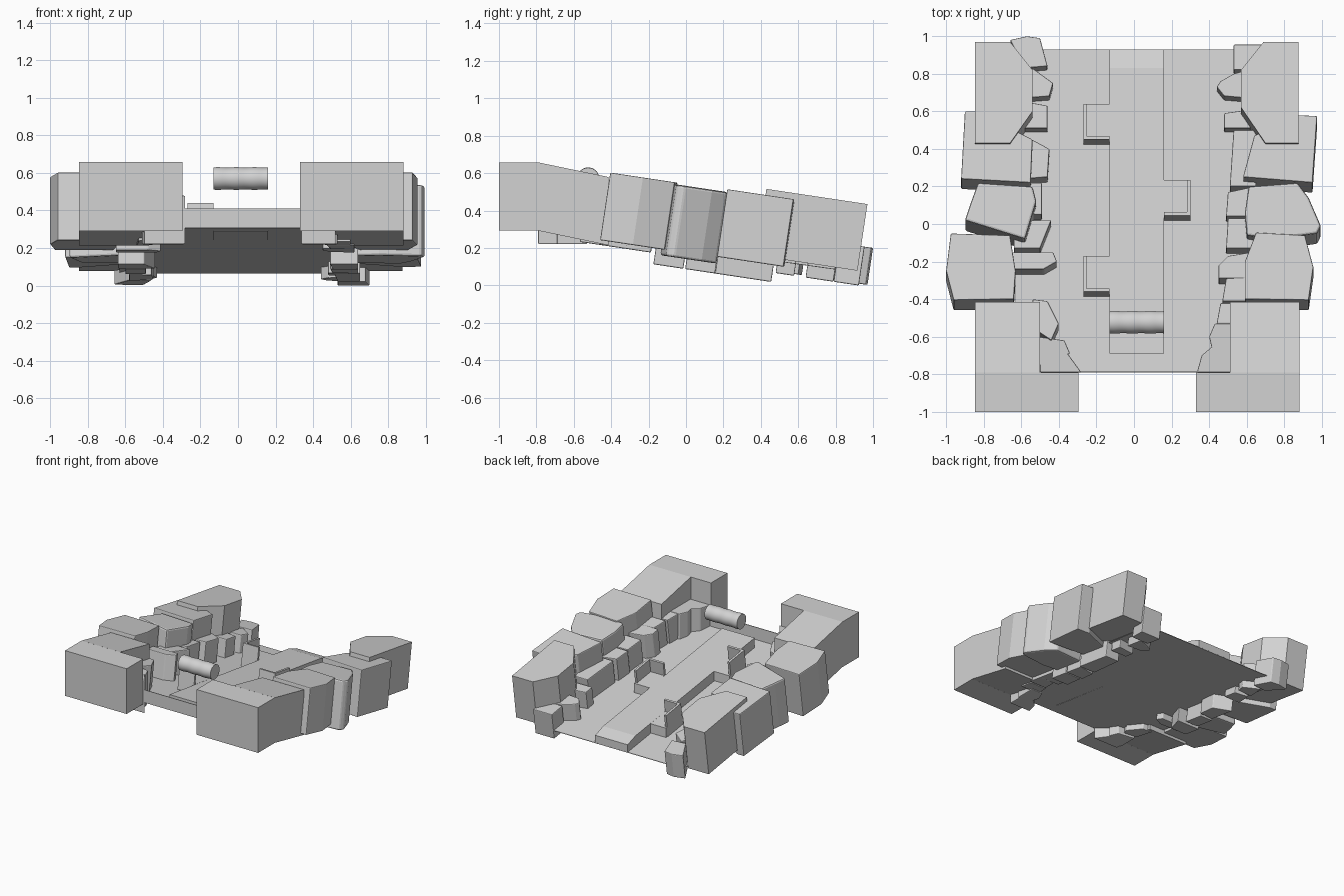
import bpy
import bmesh
import math
from mathutils import Vector

default_cube = bpy.data.objects.get("Cube")
if default_cube:
    bpy.data.objects.remove(default_cube, do_unlink=True)

stone_grey = bpy.data.materials.new("stone_grey")
stone_grey.use_nodes = True
COLOUR = (0.65, 0.65, 0.65, 1)
stone_grey.diffuse_color = COLOUR
for node in stone_grey.node_tree.nodes:
    if node.type == "BSDF_PRINCIPLED":
        node.inputs["Base Color"].default_value = COLOUR

SLOPE = 0.15  # the whole site falls away towards the back
FLOOR_SLOPE = 0.14


def finish(name, bm):
    bmesh.ops.recalc_face_normals(bm, faces=bm.faces)
    mesh = bpy.data.meshes.new(name)
    bm.to_mesh(mesh)
    bm.free()
    obj = bpy.data.objects.new(name, mesh)
    bpy.context.collection.objects.link(obj)
    mesh.materials.append(stone_grey)
    return obj


def prism(name, outline, top, height, slope=SLOPE, lean=SLOPE, bevel=0):
    """Extrude a plan outline down from a sloping top plane."""
    bm = bmesh.new()
    drop = Vector((0, -lean, -1)).normalized() * height
    upper = [Vector((x, y, top - slope * y)) for x, y in outline]
    ring_a = [bm.verts.new(p) for p in upper]
    ring_b = [bm.verts.new(p + drop) for p in upper]
    bm.faces.new(ring_a)
    bm.faces.new(ring_b)
    for i in range(len(upper)):
        j = (i + 1) % len(upper)
        bm.faces.new((ring_a[i], ring_a[j], ring_b[j], ring_b[i]))
    obj = finish(name, bm)
    if bevel:
        mod = obj.modifiers.new("worn_edges", "BEVEL")
        mod.width = bevel
        mod.segments = 2
    return obj


def rect(x0, x1, y0, y1):
    return [(x0, y0), (x1, y0), (x1, y1), (x0, y1)]


# Thin sloping floor with an upright kerb at the gate
prism("floor", rect(-.63, .64, -.79, .93), .2, .004, slope=FLOOR_SLOPE, lean=0)
prism("gate_kerb", rect(-.3, .335, -.79, -.785), .41, .1, slope=0, lean=0)

# Raised walkway with a falling back end
bm = bmesh.new()
profile = [(-.69, .29), (-.69, .375), (.83, .165), (.93, .13), (.93, .07)]
rings = [[bm.verts.new((x, y, z)) for y, z in profile] for x in (-.13, .16)]
for ring in rings:
    bm.faces.new(ring)
for i in range(len(profile)):
    j = (i + 1) % len(profile)
    bm.faces.new((rings[0][i], rings[0][j], rings[1][j], rings[1][i]))
finish("walkway", bm)

# Side bays of the walkway, each with a low corner rail
for name, inner, outer, front in (("front_right", -.13, -.27, -.36),
                                  ("back_right", -.13, -.27, .45),
                                  ("middle_left", .16, .30, .045)):
    back = front + .19
    thin = .018 if outer > inner else -.018
    prism(name + "_bay", rect(inner, outer, front, back), .28, .075,
          slope=FLOOR_SLOPE, lean=0)
    prism(name + "_rail", [(inner, front), (outer, front), (outer, back),
                           (outer - thin, back), (outer - thin, front + .018),
                           (inner, front + .018)], .387, .18)

# Front corner towers: level head and falling rear wing
for side, outer, wing, gate in (("left", .88, .51, .33), ("right", -.845, -.5, -.295)):
    prism(side + "_tower_head", rect(gate, outer, -1, -.79), .657, .365, slope=0, lean=0)
    prism(side + "_tower_wing", rect(wing, outer, -.79, -.415), .493, .365,
          slope=.208, lean=0)

# Floating roller with soft ripples
bm = bmesh.new()
STEPS, SIDES = 18, 32
loops = []
for s in range(STEPS + 1):
    t = s / STEPS
    r = .059 + .0015 * math.sin(t * math.tau * 3)
    loops.append([bm.verts.new((-.13 + .29 * t,
                                -.523 + r * math.cos(math.tau * k / SIDES),
                                .57 + r * math.sin(math.tau * k / SIDES)))
                  for k in range(SIDES)])
for a, b in zip(loops, loops[1:]):
    for k in range(SIDES):
        n = (k + 1) % SIDES
        bm.faces.new((a[k], a[n], b[n], b[k]))
bm.faces.new(loops[0])
bm.faces.new(loops[-1])
roller = finish("roller", bm)
bpy.ops.object.select_all(action="DESELECT")
roller.select_set(True)
bpy.context.view_layer.objects.active = roller
bpy.ops.object.shade_smooth_by_angle(angle=math.radians(40))

# Large wall blocks, left side
prism("left_block_front", [(.59, -.4), (.93, -.405), (.955, -.23), (.91, -.06),
                           (.65, -.045), (.59, -.2)], .542, .365, bevel=.006)
prism("left_block_middle", [(.61, .2), (.87, .22), (.93, .14), (.995, -.01),
                            (.975, -.05), (.75, -.08), (.6, -.06), (.59, .06)],
      .53, .385, bevel=.012)
prism("left_block_rear", [(.58, .25), (.95, .22), (.975, .575), (.87, .58),
                          (.64, .47)], .547, .365, bevel=.006)
prism("left_block_back", [(.7, .43), (.875, .43), (.875, .97), (.69, .97),
                          (.57, .82), (.57, .62)], .58, .36)

# Large wall blocks, right side
prism("right_block_front", [(-.64, -.4), (-.96, -.405), (-1, -.25), (-.975, -.05),
                            (-.66, -.06), (-.63, -.25)], .542, .365, bevel=.006)
prism("right_block_middle", [(-.83, .22), (-.54, .2), (-.52, .12), (-.58, -.08),
                             (-.9, .02), (-.87, .11)], .532, .385, bevel=.012)
prism("right_block_rear", [(-.92, .24), (-.55, .22), (-.54, .45), (-.84, .6),
                           (-.9, .6)], .547, .365, bevel=.006)
prism("right_block_back", [(-.66, .43), (-.845, .43), (-.845, .97), (-.66, .97),
                           (-.54, .82), (-.54, .6)], .58, .36)


def edge_stones(side, outlines, top, height, tilt=SLOPE):
    for n, outline in enumerate(outlines):
        prism(f"{side}_edge_stone_{n + 1}", outline, top, height,
              slope=tilt, lean=tilt, bevel=.006)


# Small stones lining the floor, level by the gate and tilted further back
edge_stones("left_gate", [
    [(.335, -.79), (.52, -.79), (.52, -.6), (.43, -.64), (.36, -.7)],
    [(.42, -.69), (.53, -.69), (.53, -.53), (.43, -.53), (.4, -.6)]],
    .48, .26, tilt=0)
edge_stones("left_front", [
    [(.44, -.53), (.6, -.53), (.6, -.42), (.46, -.42)],
    [(.47, -.41), (.62, -.41), (.62, -.28), (.49, -.29)],
    [(.45, -.29), (.62, -.29), (.62, -.15), (.5, -.17), (.45, -.22)]], .4, .25)
edge_stones("left_middle", [
    [(.49, -.13), (.64, -.13), (.64, .03), (.5, .03)],
    [(.49, .04), (.64, .04), (.64, .2), (.5, .17)],
    [(.51, .2), (.65, .2), (.65, .5), (.53, .5)]], .39, .3)
edge_stones("left_back", [
    [(.48, .51), (.62, .51), (.62, .61), (.48, .59)],
    [(.44, .73), (.48, .68), (.6, .67), (.6, .82), (.53, .8), (.46, .76)],
    [(.53, .82), (.68, .82), (.7, .955), (.53, .955)]], .35, .21)
edge_stones("right_gate", [
    [(-.28, -.79), (-.5, -.79), (-.5, -.72), (-.36, -.68)],
    [(-.51, -.76), (-.34, -.69), (-.37, -.62), (-.51, -.6)]], .48, .26, tilt=0)
edge_stones("right_front", [
    [(-.54, -.4), (-.46, -.41), (-.4, -.53), (-.44, -.62), (-.53, -.56)],
    [(-.65, -.24), (-.48, -.24), (-.41, -.2), (-.43, -.15), (-.65, -.15)]], .4, .25)
edge_stones("right_middle", [
    [(-.64, -.13), (-.5, -.13), (-.44, .02), (-.64, .02)],
    [(-.6, .05), (-.49, .05), (-.49, .22), (-.6, .22)],
    [(-.58, .24), (-.46, .25), (-.45, .4), (-.58, .47)]], .39, .3)
edge_stones("right_back", [
    [(-.6, .51), (-.46, .51), (-.46, .63), (-.57, .65)],
    [(-.58, .67), (-.45, .68), (-.43, .75), (-.54, .83)],
    [(-.66, .98), (-.57, 1), (-.5, .99), (-.46, .84), (-.58, .83)]], .35, .2)
